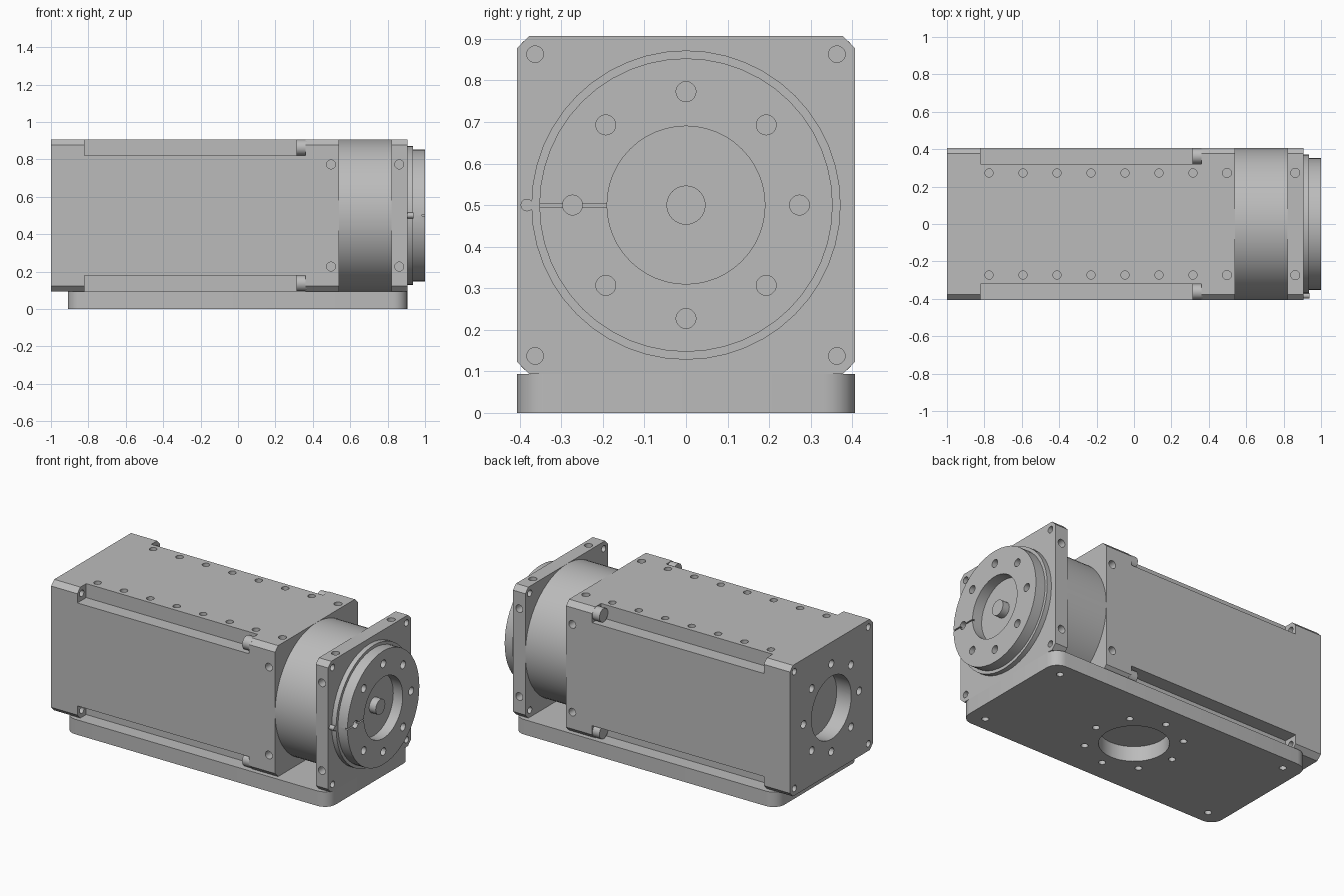
import bpy, bmesh
from math import pi, cos, sin, radians
from mathutils import Vector, Matrix

if "Cube" in bpy.data.objects:
    bpy.data.objects.remove(bpy.data.objects["Cube"])

grey = bpy.data.materials.new("machined_grey")
grey.use_nodes = True
grey.diffuse_color = (0.5, 0.5, 0.5, 1)
grey.node_tree.nodes["Principled BSDF"].inputs["Base Color"].default_value = (0.5, 0.5, 0.5, 1)

MID = 0.5        # height of the main axis
HALF = 0.407     # half width of the housing
SCREW = 0.363    # corner screw offset
BOLT = 0.273     # bolt circle radius


def add_box(bm, lo, hi, axis=None, bevel=0, segments=1):
    """Box between two corners; edges parallel to axis may be bevelled."""
    lo, hi = Vector(lo), Vector(hi)
    mat = Matrix.Translation((lo + hi) / 2) @ Matrix.Diagonal((*(hi - lo), 1))
    verts = bmesh.ops.create_cube(bm, size=1, matrix=mat)["verts"]
    if bevel:
        edges = {e for v in verts for e in v.link_edges}
        edges = [e for e in edges
                 if abs((e.verts[0].co - e.verts[1].co).normalized()[axis]) > 0.9]
        bmesh.ops.bevel(bm, geom=edges, offset=bevel, segments=segments,
                        profile=0.5, affect="EDGES")


def add_rod(bm, start, end, radius, sides=20):
    """Cylinder between two points."""
    start, end = Vector(start), Vector(end)
    way = end - start
    mat = Matrix.Translation((start + end) / 2) @ way.to_track_quat("Z", "Y").to_matrix().to_4x4()
    bmesh.ops.create_cone(bm, cap_ends=True, segments=sides, radius1=radius,
                          radius2=radius, depth=way.length, matrix=mat)


def finish(name, bm):
    mesh = bpy.data.meshes.new(name)
    bm.to_mesh(mesh)
    bm.free()
    mesh.materials.append(grey)
    obj = bpy.data.objects.new(name, mesh)
    bpy.context.collection.objects.link(obj)
    return obj


def cut(obj, bm):
    """Subtract the shapes in bm from obj."""
    cutter = finish("cutter", bm)
    cutter.hide_render = True
    mod = obj.modifiers.new("cut", "BOOLEAN")
    mod.operation, mod.solver, mod.object = "DIFFERENCE", "EXACT", cutter
    bpy.context.view_layer.objects.active = obj
    bpy.ops.object.modifier_apply(modifier=mod.name)
    bpy.data.objects.remove(cutter)


def corners(a, b=None):
    b = a if b is None else b
    return [(s * a, t * b) for s in (-1, 1) for t in (-1, 1)]


def bolt_circle():
    return [(BOLT * cos(i * pi / 4), BOLT * sin(i * pi / 4)) for i in range(8)]


def side_holes(bm, x, radius=0.024, depth=0.06):
    """Pairs of blind holes on all four long sides."""
    for s, t in corners(1):
        y, z = s * BOLT, MID + t * BOLT
        add_rod(bm, (x, y, MID + t * 0.45), (x, y, MID + t * (HALF - depth)), radius)
        add_rod(bm, (x, s * 0.45, z), (x, s * (HALF - depth), z), radius)


# Base plate with rounded corners, central opening and bolt holes
bm = bmesh.new()
add_box(bm, (-0.91, -HALF, 0), (0.905, HALF, 0.093), 2, 0.075, 6)
base = finish("base_plate", bm)
bm = bmesh.new()
add_rod(bm, (0, 0, -0.05), (0, 0, 0.15), 0.195, 48)
for x, y in bolt_circle() + corners(0.8, 0.32):
    add_rod(bm, (x, y, -0.05), (x, y, 0.05), 0.02)
cut(base, bm)

# Motor housing: chamfered block with stepped corners
bm = bmesh.new()
add_box(bm, (-1, -HALF, MID - HALF), (0.54, HALF, MID + HALF), 0, 0.03)
housing = finish("motor_housing", bm)
bm = bmesh.new()
for s, t in corners(1):
    a, b = (s * 0.32, MID + t * 0.32), (s * 0.5, MID + t * 0.5)
    add_box(bm, (-0.82, min(a[0], b[0]), min(a[1], b[1])),
            (0.36, max(a[0], b[0]), max(a[1], b[1])))
cut(housing, bm)

# Housing holes: rear bore, rear bolts, corner screws, top rows, sides
bm = bmesh.new()
add_rod(bm, (-1.05, 0, MID), (-0.9, 0, MID), 0.195, 48)
for y, z in bolt_circle():
    add_rod(bm, (-1.05, y, MID + z), (-0.95, y, MID + z), 0.024)
for y, z in corners(SCREW):
    add_rod(bm, (-1.05, y, MID + z), (-0.78, y, MID + z), 0.02)
for i in range(7):
    for y in (-BOLT, BOLT):
        x = -0.775 + i * 0.1817
        add_rod(bm, (x, y, 0.95), (x, y, 0.86), 0.022)
side_holes(bm, 0.497)
cut(housing, bm)

# Screw heads in the stepped corners
bm = bmesh.new()
for y, z in corners(SCREW):
    add_rod(bm, (0.312, y, MID + z), (0.37, y, MID + z), 0.042, 24)
finish("corner_screw_heads", bm)

# Round gear case between housing and flange
bm = bmesh.new()
add_rod(bm, (0.53, 0, MID), (0.83, 0, MID), HALF, 64)
finish("gear_case", bm)

# Square flange
bm = bmesh.new()
add_box(bm, (0.82, -HALF, MID - HALF), (0.905, HALF, MID + HALF), 0, 0.03)
flange = finish("front_flange", bm)
bm = bmesh.new()
for y, z in corners(SCREW):
    add_rod(bm, (0.8, y, MID + z), (0.95, y, MID + z), 0.02)
side_holes(bm, 0.862)
cut(flange, bm)

# Collar, with a small locating pin at its edge
bm = bmesh.new()
add_rod(bm, (0.9, 0, MID), (0.935, 0, MID), 0.372, 48)
finish("output_collar", bm)
bm = bmesh.new()
add_rod(bm, (0.9, -0.383, MID), (0.937, -0.383, MID), 0.015)
finish("locating_pin", bm)

# Output disc with bore, bolt holes and a thin index slot
bm = bmesh.new()
add_rod(bm, (0.93, 0, MID), (1, 0, MID), 0.353, 48)
disc = finish("output_disc", bm)
bm = bmesh.new()
add_rod(bm, (0.9, 0, MID), (1.05, 0, MID), 0.19, 48)
for y, z in bolt_circle():
    add_rod(bm, (0.945, y, MID + z), (1.05, y, MID + z), 0.024)
cut(disc, bm)
bm = bmesh.new()
add_box(bm, (0.985, -0.4, MID - 0.004), (1.05, -0.15, MID + 0.004))
cut(disc, bm)

# Central shaft
bm = bmesh.new()
add_rod(bm, (0.92, 0, MID), (0.98, 0, MID), 0.047, 32)
finish("centre_shaft", bm)

# Smooth round surfaces, keep machined edges sharp
for obj in bpy.context.collection.objects:
    if obj.type == "MESH" and grey.name in obj.data.materials:
        bpy.ops.object.select_all(action="DESELECT")
        obj.select_set(True)
        bpy.context.view_layer.objects.active = obj
        bpy.ops.object.shade_smooth_by_angle(angle=radians(25))
